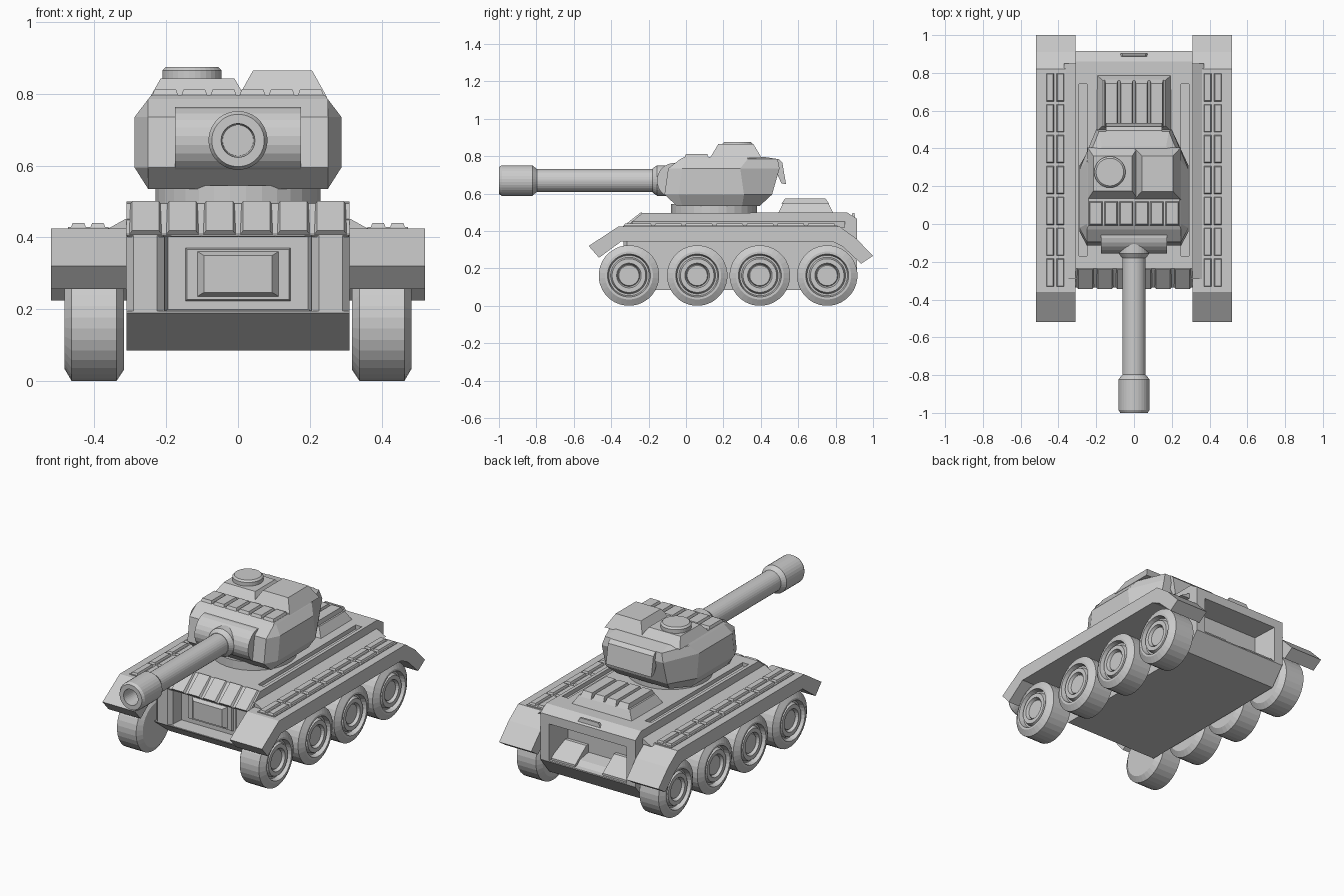
import bpy, bmesh, math
from mathutils import Matrix

if "Cube" in bpy.data.objects:
    bpy.data.objects.remove(bpy.data.objects["Cube"])


def finish(name, bm):
    bmesh.ops.remove_doubles(bm, verts=bm.verts, dist=1e-5)
    bmesh.ops.recalc_face_normals(bm, faces=bm.faces)
    me = bpy.data.meshes.new(name)
    bm.to_mesh(me)
    bm.free()
    ob = bpy.data.objects.new(name, me)
    bpy.context.collection.objects.link(ob)
    return ob


def loft(name, rings, closed=False):
    """Skin a list of equal-length point rings; cap the ends or join them."""
    bm = bmesh.new()
    vs = [[bm.verts.new(p) for p in r] for r in rings]
    n, m = len(vs[0]), len(vs)
    for i in range(m if closed else m - 1):
        a, b = vs[i], vs[(i + 1) % m]
        for j in range(n):
            k = (j + 1) % n
            bm.faces.new((a[j], a[k], b[k], b[j]))
    if not closed:
        bm.faces.new(vs[0])
        bm.faces.new(vs[-1])
    return finish(name, bm)


def prism(name, yz, x0, x1):
    return loft(name, [[(x, y, z) for y, z in yz] for x in (x0, x1)])


def block(name, x0, x1, y0, y1, z0, z1, ix=0.0, iy=0.0):
    """Box whose top is inset by ix, iy."""
    return loft(name, [[(x0 + a, y0 + b, z), (x1 - a, y0 + b, z), (x1 - a, y1 - b, z), (x0 + a, y1 - b, z)]
                       for z, a, b in ((z0, 0, 0), (z1, ix, iy))])


def plate(name, y0, y1, x0, x1, z0, z1, ix=0.0, iz=0.0):
    """Box facing along y whose y1 end is inset by ix, iz."""
    return loft(name, [[(x0 + a, y, z0 + b), (x1 - a, y, z0 + b), (x1 - a, y, z1 - b), (x0 + a, y, z1 - b)]
                       for y, a, b in ((y0, 0, 0), (y1, ix, iz))])


def lathe(name, profile, axis, centre, n=32):
    """Turn (radius, distance) points round the x, y or z axis."""
    def pt(r, d, t):
        u, v = r * math.cos(t), r * math.sin(t)
        p = {'x': (d, u, v), 'y': (u, d, v), 'z': (u, v, d)}[axis]
        return tuple(a + b for a, b in zip(p, centre))
    return loft(name, [[pt(r, d, 2 * math.pi * (i + .5) / n) for i in range(n)] for r, d in profile])


def cut(target, cutter):
    cutter.hide_render = True
    mod = target.modifiers.new("cut", 'BOOLEAN')
    mod.operation, mod.solver, mod.object = 'DIFFERENCE', 'EXACT', cutter
    bpy.context.view_layer.objects.active = target
    bpy.ops.object.modifier_apply(modifier=mod.name)
    bpy.data.objects.remove(cutter)


# Hull with front and rear recesses, deck slots and rear notch
hull = prism("hull", [(-.20, .085), (-.335, .19), (-.335, .41), (-.235, .495), (.86, .5),
                      (.915, .465), (.915, .19), (.83, .085)], -.31, .31)
cut(hull, plate("front_cutter", -.35, -.25, -.21, .21, .195, .405, .015, .004))
cut(hull, plate("rear_cutter", .93, .78, -.255, .255, .195, .415, .03, .02))
for s in (1, -1):
    cut(hull, block("slot_cutter", s * .27 - .02, s * .27 + .02, -.17, .74, .475, .53))
    # Chamfered corners of the front columns
    for x in (.31, .205):
        bm = bmesh.new()
        bmesh.ops.create_cube(bm, size=1, matrix=Matrix.Translation((s * x, -.335, .3))
                              @ Matrix.Rotation(math.pi / 4, 4, 'Z') @ Matrix.Diagonal((.028, .028, .21, 1)))
        cut(hull, finish("column_cutter", bm))
block("rear_deck_vent", -.08, .08, .885, .905, .46, .496, .02, .004)

# Front panel inside the recess
plate("front_panel", -.24, -.262, -.15, .15, .22, .375, .008, .008)
plate("front_panel_centre", -.26, -.285, -.115, .115, .235, .362, .02, .012)

# Ramps inside the rear recess
for s in (1, -1):
    prism("rear_ramp", [(.77, .19), (.905, .19), (.905, .21), (.80, .285), (.77, .285)], s * .09, s * .245)
prism("rear_ramp_middle", [(.77, .19), (.90, .19), (.86, .225), (.77, .24)], -.09, .09)

# Armour blocks across the sloped nose
for i in range(6):
    c = -.2575 + i * .103
    rings = []
    for off, w in ((-.012, .0515), (.012, .037)):
        rings.append([(c + sx * w, y + off * -.65, z + off * .76)
                      for sx, y, z in ((-1, -.337, .41), (1, -.337, .41), (1, -.232, .492), (-1, -.232, .492))])
    loft("nose_block", rings)

# Engine deck with ribs
block("engine_deck", -.2, .2, .49, .79, .49, .55, .035, .03)
for i in range(4):
    c = -.12 + i * .08
    block("engine_rib", c - .036, c + .036, .51, .765, .545, .575, .006, .02)

# Fenders, side fillets, track blocks and wheels
fender = [(-.52, .32), (-.465, .257), (-.345, .345), (.78, .345), (.84, .315), (.936, .225),
          (1.0, .267), (.91, .36), (.82, .425), (-.36, .425)]
wheel = [(.05, .317), (.13, .317), (.162, .338), (.162, .463), (.128, .483), (.115, .483), (.108, .455),
         (.098, .455), (.09, .475), (.066, .475), (.058, .455), (.054, .462)]
for s in (1, -1):
    prism("fender", fender, s * .31, s * .52)
    loft("hull_fillet", [[(s * x, y, z) for x, z in ((.30, .42), (.37, .42), (.312, .452), (.30, .452))]
                         for y in (-.29, .85)])
    for i in range(7):
        y0 = -.335 + i * .1635
        for c in (.39, .444):
            block("track_block", s * c - .024, s * c + .024, y0, y0 + .155, .42, .44, .008, .008)
    block("track_rail", s * .417 - .056, s * .417 + .056, -.335, .81, .42, .429)
    for y in (-.305, .06, .395, .755):
        lathe("wheel", [(r, s * d) for r, d in wheel], 'x', (0, y, .162))

# Turret ring and faceted turret body
lathe("turret_ring", [(.23, .49), (.23, .545)], 'z', (0, .15, 0))
levels = [(.535, .25, .25, -.05, -.02, .30, .395, .17),
          (.595, .25, .288, -.115, -.04, .31, .46, .20),
          (.735, .25, .288, -.095, -.02, .29, .50, .20),
          (.785, .25, .25, -.03, .0, .33, .49, .185),
          (.797, .24, .24, -.005, .01, .32, .41, .17)]
rings = []
for z, fx, sx, yf, y0, y1, yb, bx in levels:
    half = [(fx, yf), (sx, y0), (sx, y1), (bx, yb)]
    rings.append([(x, y, z) for x, y in half] + [(-x, y, z) for x, y in reversed(half)])
loft("turret_body", rings)

# Roof: front row of blocks, left and right raised parts, hatch
for i in range(6):
    c = -.2025 + i * .081
    block("roof_block", c - .04, c + .04, -.012, .125, .785, .812, .01, .012)
block("roof_left", -.245, .02, .13, .405, .79, .843, .03, .045)
block("roof_right", .0, .248, .128, .405, .79, .865, .042, .045)
lathe("hatch", [(.083, .83), (.083, .865), (.073, .875)], 'z', (-.128, .275, 0))

# Hanging plate on the turret rear
prism("turret_rear_plate", [(.39, .775), (.40, .785), (.495, .785), (.515, .765), (.535, .65),
                            (.51, .655), (.49, .70)], -.148, .148)

# Curved mantlet, gun collar, barrel and bored muzzle
lathe("mantlet", [(.094, -.175), (.094, .175)], 'x', (0, -.062, .67), 24)
lathe("gun_collar", [(.082, -.08), (.082, -.155), (.064, -.18)], 'y', (0, 0, .67))
lathe("gun_barrel", [(.062, -.1), (.062, -.83)], 'y', (0, 0, .67))
lathe("muzzle", [(.06, -.795), (.064, -.80), (.082, -.822), (.082, -.985), (.073, -1.0),
                 (.047, -1.0), (.043, -.90)], 'y', (0, 0, .67))
